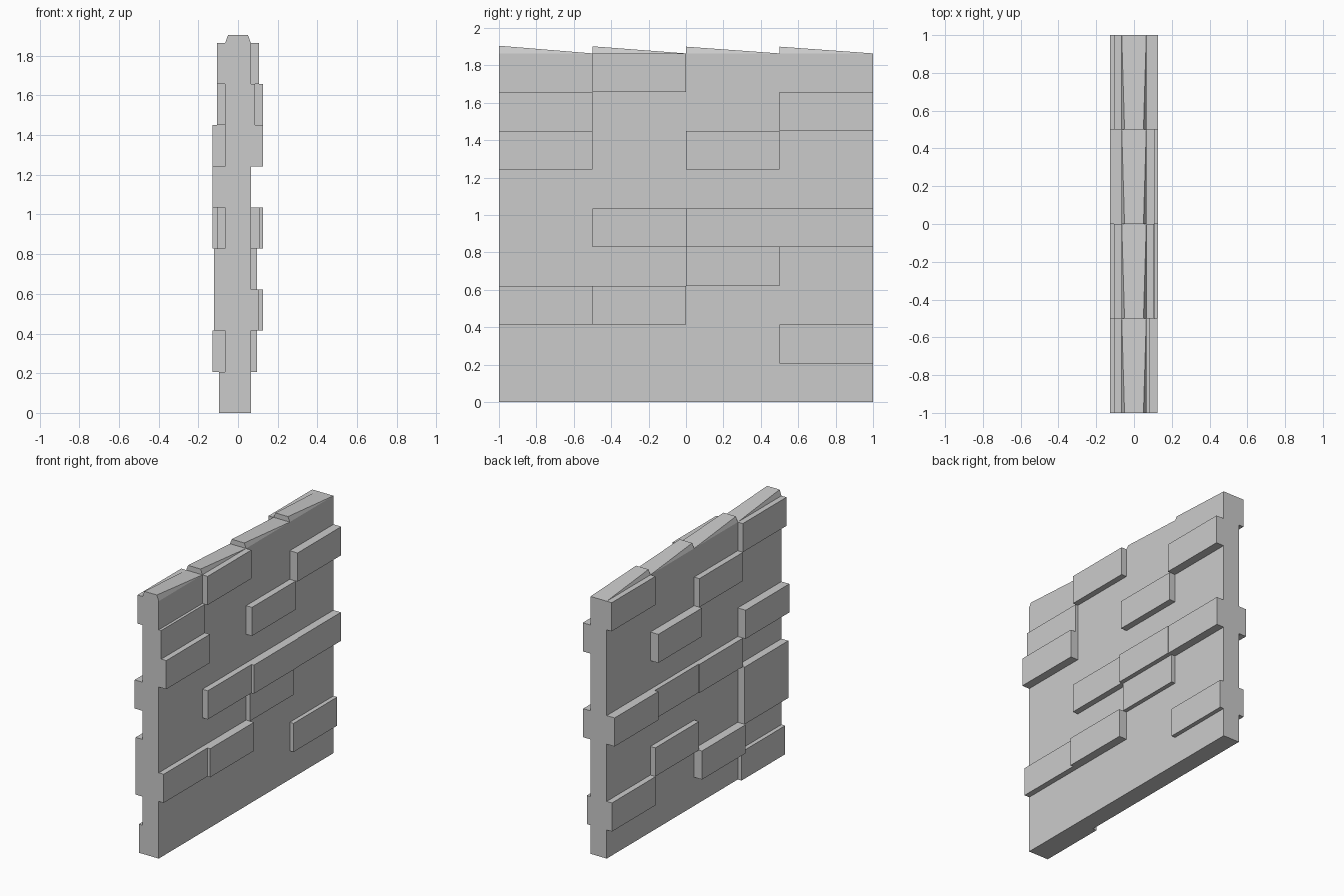
import bpy

if "Cube" in bpy.data.objects:
    bpy.data.objects.remove(bpy.data.objects["Cube"])

ROW = 1.864 / 9      # course height
COL = 0.5            # brick length
HALF = 0.065         # half thickness of the wall core


def add_mesh(name, verts, faces):
    mesh = bpy.data.meshes.new(name)
    mesh.from_pydata(verts, [], faces)
    mesh.update()
    obj = bpy.data.objects.new(name, mesh)
    bpy.context.collection.objects.link(obj)
    return obj


def hexa(name, bottom, top):
    """Six-sided block from a bottom and a top ring of four points."""
    faces = [(3, 2, 1, 0), (4, 5, 6, 7)]
    faces += [(i, (i + 1) % 4, (i + 1) % 4 + 4, i + 4) for i in range(4)]
    return add_mesh(name, bottom + top, faces)


def ring(x0, x1, y0, y1, z):
    return [(x0, y0, z), (x1, y0, z), (x1, y1, z), (x0, y1, z)]


# Wall core
hexa("wall_core", ring(-HALF, HALF, -1, 1, 0), ring(-HALF, HALF, -1, 1, 9 * ROW))

# Sawtooth coping: wedges that rise and narrow towards the front
for c, peak in enumerate((1.905, 1.902, 1.90, 1.90)):
    y0, y1 = -1 + c * COL, -1 + (c + 1) * COL
    z = 9 * ROW
    verts = [(-HALF, y0, z), (HALF, y0, z), (HALF, y1, z), (-HALF, y1, z),
             (-0.05, y0, peak), (0.05, y0, peak)]
    add_mesh("coping_wedge", verts,
             [(3, 2, 1, 0), (0, 1, 5, 4), (1, 2, 5), (3, 0, 4), (4, 5, 2, 3)])

# Raised bricks: (column from the front, course, courses high, face distance)
right = [(3, 1, 1, .095), (0, 2, 1, .105), (1, 2, 1, .127), (2, 3, 1, .095),
         (1, 4, 1, .108), (2, 4, 1, .127), (3, 4, 1, .124), (0, 6, 1, .125),
         (2, 6, 1, .112), (0, 7, 1, .085), (3, 7, 1, .127), (1, 8, 1, .107)]
left = [(0, 0, 1, .095), (1, 1, 1, .128), (3, 1, 1, .107), (0, 2, 2, .12),
        (2, 2, 1, .104), (1, 4, 1, .107), (2, 4, 1, .10), (3, 4, 1, .128),
        (0, 5, 1, .128), (2, 6, 1, .128), (1, 7, 1, .107), (0, 8, 1, .105),
        (3, 8, 1, .105)]

for side, bricks in (("right", right), ("left", left)):
    for c, r, n, d in bricks:
        x0, x1 = (HALF, d) if side == "right" else (-d, -HALF)
        y0 = -1 + c * COL
        hexa(side + "_brick", ring(x0, x1, y0, y0 + COL, r * ROW),
             ring(x0, x1, y0, y0 + COL, (r + n) * ROW))
